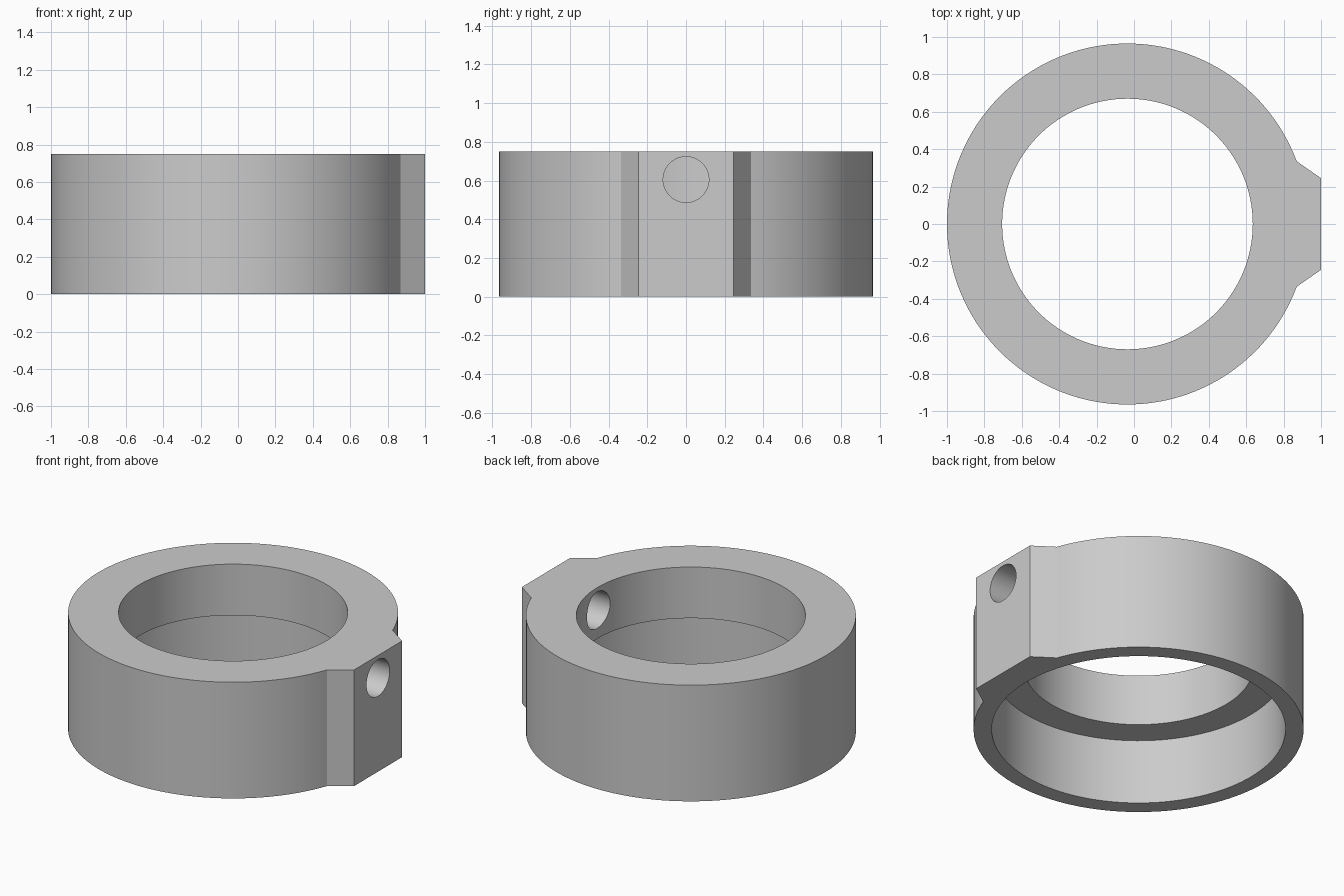
import bpy, bmesh, math

cube = bpy.data.objects.get("Cube")
if cube:
    bpy.data.objects.remove(cube, do_unlink=True)

CX, R_OUT, R_BORE, R_RECESS = -0.035, 0.965, 0.67, 0.859
HEIGHT, RECESS_TOP = 0.75, 0.42
SEGS = 128

mat = bpy.data.materials.new("light_grey_metal")
mat.use_nodes = True
grey = (0.6, 0.6, 0.6, 1)
mat.diffuse_color = grey
mat.node_tree.nodes["Principled BSDF"].inputs["Base Color"].default_value = grey


def cutter(name, radius, start, end, rotation=(0, 0, 0), segs=SEGS):
    """Hidden cylinder whose axis runs from start to end."""
    mid = [(a + b) / 2 for a, b in zip(start, end)]
    bpy.ops.mesh.primitive_cylinder_add(vertices=segs, radius=radius, depth=math.dist(start, end),
                                        location=mid, rotation=rotation)
    ob = bpy.context.object
    ob.name = name
    ob.hide_render = True
    ob.data.materials.append(mat)
    return ob


# Outline: round collar with a tapered flat boss on the +x side
a0 = math.asin(0.335 / R_OUT)
sweep = 2 * (math.pi - a0)
outline = [(CX + R_OUT * math.cos(a0 + sweep * i / SEGS), R_OUT * math.sin(a0 + sweep * i / SEGS))
           for i in range(SEGS + 1)]
outline += [(1.0, -0.245), (1.0, 0.245)]

bm = bmesh.new()
base = bm.faces.new([bm.verts.new((x, y, 0)) for x, y in outline])
top = bmesh.ops.extrude_face_region(bm, geom=[base])["geom"]
bmesh.ops.translate(bm, verts=[v for v in top if isinstance(v, bmesh.types.BMVert)], vec=(0, 0, HEIGHT))
bmesh.ops.recalc_face_normals(bm, faces=bm.faces)
mesh = bpy.data.meshes.new("collar")
bm.to_mesh(mesh)
bm.free()
mesh.materials.append(mat)
collar = bpy.data.objects.new("collar", mesh)
bpy.context.collection.objects.link(collar)

# Through bore, wider recess from below, and screw hole through the boss
cutters = [
    cutter("bore_cutter", R_BORE, (CX, 0, -0.2), (CX, 0, 1)),
    cutter("recess_cutter", R_RECESS, (CX, 0, -0.1), (CX, 0, RECESS_TOP)),
    cutter("screw_hole_cutter", 0.118, (0.2, 0, 0.605), (1.2, 0, 0.605), (0, math.pi / 2, 0), 64),
]
bpy.ops.object.select_all(action="DESELECT")
collar.select_set(True)
bpy.context.view_layer.objects.active = collar
for ob in cutters:
    mod = collar.modifiers.new(ob.name, "BOOLEAN")
    mod.operation = "DIFFERENCE"
    mod.solver = "EXACT"
    mod.object = ob
    bpy.ops.object.modifier_apply(modifier=mod.name)
for ob in cutters:
    bpy.data.objects.remove(ob, do_unlink=True)

bpy.ops.object.shade_smooth_by_angle(angle=math.radians(30))
